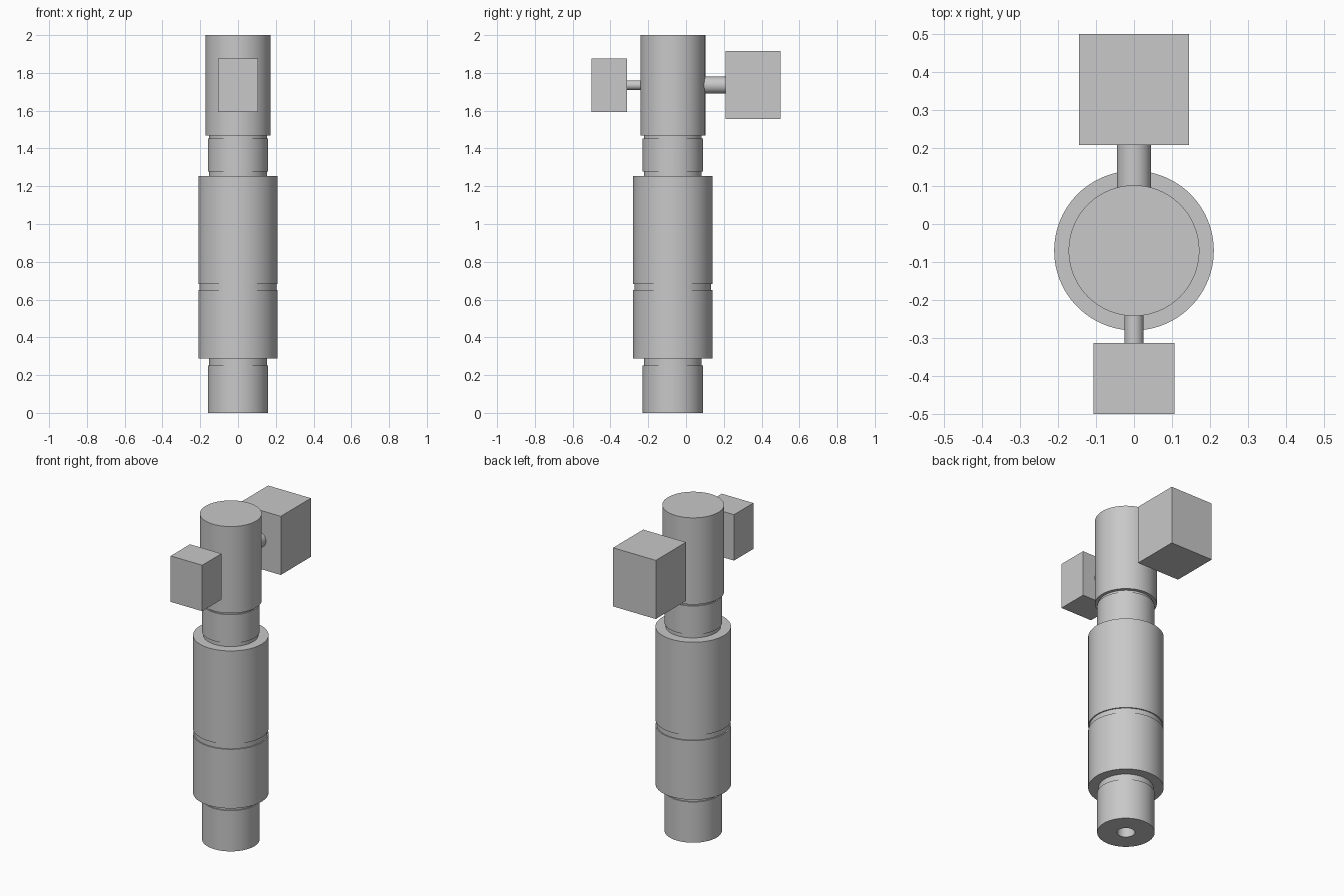
import bpy, bmesh, math
from mathutils import Matrix, Vector

cube = bpy.data.objects.get("Cube")
if cube:
    bpy.data.objects.remove(cube, do_unlink=True)

AXIS_Y = -0.07
PIN_Z = 1.735

grey = bpy.data.materials.new("light_grey")
grey.use_nodes = True
colour = (0.58, 0.58, 0.58, 1)
grey.diffuse_color = colour
grey.node_tree.nodes["Principled BSDF"].inputs["Base Color"].default_value = colour


def finish(name, bm, smooth=False):
    bmesh.ops.recalc_face_normals(bm, faces=bm.faces)
    mesh = bpy.data.meshes.new(name)
    bm.to_mesh(mesh)
    bm.free()
    mesh.materials.append(grey)
    obj = bpy.data.objects.new(name, mesh)
    bpy.context.collection.objects.link(obj)
    if smooth:
        bpy.ops.object.select_all(action='DESELECT')
        obj.select_set(True)
        bpy.context.view_layer.objects.active = obj
        bpy.ops.object.shade_smooth_by_angle(angle=math.radians(30))
    return obj


def lathe(name, profile, segments=96):
    """Revolve (radius, height) points around the vertical axis."""
    bm = bmesh.new()
    verts = [bm.verts.new((r, AXIS_Y, z)) for r, z in profile]
    edges = [bm.edges.new(pair) for pair in zip(verts, verts[1:])]
    bmesh.ops.spin(bm, geom=verts + edges, cent=(0, AXIS_Y, 0), axis=(0, 0, 1),
                   angle=math.tau, steps=segments, use_duplicate=False)
    bmesh.ops.remove_doubles(bm, verts=bm.verts, dist=1e-5)
    return finish(name, bm, True)


def box(name, low, high):
    low, high = Vector(low), Vector(high)
    bm = bmesh.new()
    bmesh.ops.create_cube(bm, size=1, matrix=Matrix.Translation((low + high) / 2)
                          @ Matrix.Diagonal((*(high - low), 1)))
    return finish(name, bm)


def pin(name, radius, y0, y1):
    bm = bmesh.new()
    place = Matrix.Translation((0, (y0 + y1) / 2, PIN_Z)) @ Matrix.Rotation(math.pi / 2, 4, 'X')
    bmesh.ops.create_cone(bm, cap_ends=True, segments=48, radius1=radius,
                          radius2=radius, depth=y1 - y0, matrix=place)
    return finish(name, bm, True)


# Stepped shaft with shallow grooves and a blind bore in its lower end
NECK, NECK_GROOVE, BODY, BODY_GROOVE, HEAD, BORE = 0.16, 0.153, 0.21, 0.203, 0.172, 0.05
lathe("stepped_shaft", [
    (0, 0.3), (BORE, 0.3), (BORE, 0), (NECK, 0),
    (NECK, 0.25), (NECK_GROOVE, 0.25), (NECK_GROOVE, 0.287),
    (BODY, 0.287), (BODY, 0.65), (BODY_GROOVE, 0.65), (BODY_GROOVE, 0.682),
    (BODY, 0.682), (BODY, 1.254), (NECK_GROOVE, 1.254), (NECK_GROOVE, 1.278),
    (NECK, 1.278), (NECK, 1.453), (NECK_GROOVE, 1.453), (NECK_GROOVE, 1.468),
    (HEAD, 1.468), (HEAD, 2), (0, 2)])

# Blocks held out on pins, small in front and large behind
pin("front_pin", 0.025, -0.33, -0.2)
box("front_block", (-0.107, -0.5, 1.593), (0.107, -0.313, 1.875))
pin("back_pin", 0.045, 0.05, 0.22)
box("back_block", (-0.145, 0.208, 1.555), (0.145, 0.5, 1.915))
